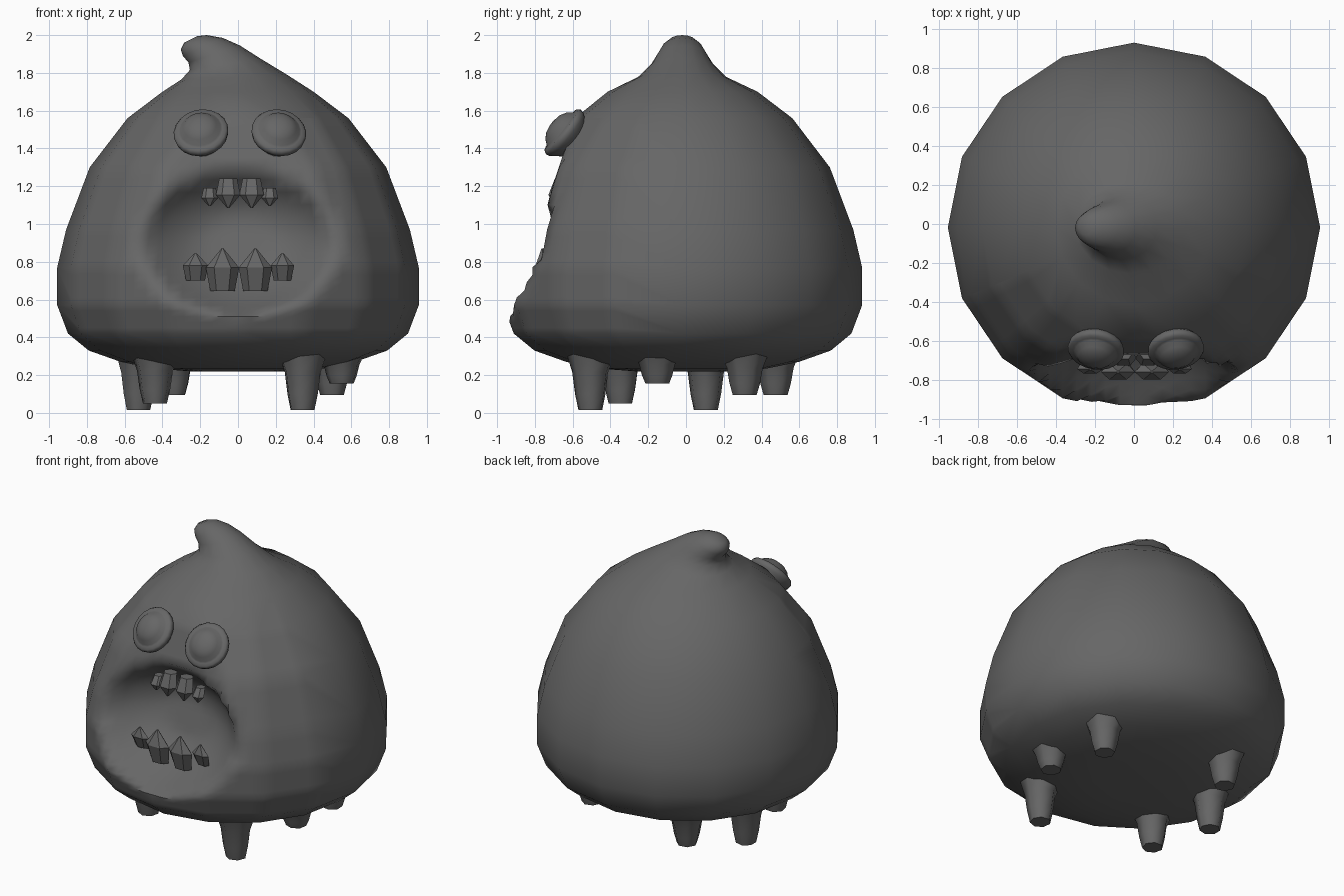
import bpy, bmesh, math
from mathutils import Vector, Matrix

if "Cube" in bpy.data.objects:
    bpy.data.objects.remove(bpy.data.objects["Cube"])

skin = bpy.data.materials.new("dark_grey")
skin.diffuse_color = (0.133, 0.133, 0.133, 1)
skin.use_nodes = True
skin.node_tree.nodes["Principled BSDF"].inputs["Base Color"].default_value = skin.diffuse_color


def loft(bm, rings, caps=True):
    """Skin a list of equal-length point rings."""
    vr = [[bm.verts.new(p) for p in r] for r in rings]
    n = len(vr[0])
    for a, b in zip(vr, vr[1:]):
        for i in range(n):
            j = (i + 1) % n
            bm.faces.new((a[i], a[j], b[j], b[i]))
    if caps:
        bm.faces.new(vr[0][::-1])
        bm.faces.new(vr[-1])


def finish(bm, name, angle=None):
    bmesh.ops.recalc_face_normals(bm, faces=bm.faces[:])
    me = bpy.data.meshes.new(name)
    bm.to_mesh(me)
    bm.free()
    me.materials.append(skin)
    ob = bpy.data.objects.new(name, me)
    bpy.context.collection.objects.link(ob)
    if angle:
        bpy.ops.object.select_all(action='DESELECT')
        ob.select_set(True)
        bpy.context.view_layer.objects.active = ob
        bpy.ops.object.shade_smooth_by_angle(angle=math.radians(angle))
    return ob


def circle(n, cx, cy, cz, rx, ry, turn=0.0):
    return [Vector((cx + rx * math.cos(turn + math.tau * i / n),
                    cy + ry * math.sin(turn + math.tau * i / n), cz)) for i in range(n)]


# Body: round rings, then tilted rings for the curled tip
profile = [(0.22, 0.25), (0.235, 0.45), (0.27, 0.62), (0.33, 0.79), (0.42, 0.9), (0.57, 0.957),
           (0.77, 0.957), (0.97, 0.91), (1.3, 0.785), (1.56, 0.585), (1.7, 0.4)]
rings = [circle(16, 0, -0.018, z, r, r * 0.993) for z, r in profile]
# left x, left z, right x, right z, half depth
curl = [(-0.30, 1.765, 0.26, 1.79, 0.235), (-0.255, 1.815, 0.12, 1.875, 0.165),
        (-0.262, 1.855, 0.01, 1.945, 0.13), (-0.292, 1.89, -0.08, 1.985, 0.105),
        (-0.303, 1.925, -0.165, 2.0, 0.075), (-0.285, 1.96, -0.215, 1.995, 0.035)]
for xl, zl, xr, zr, d in curl:
    ring = []
    for i in range(16):
        a = math.tau * i / 16
        t = (1 + math.cos(a)) / 2
        ring.append(Vector((xl + (xr - xl) * t, -0.02 + d * math.sin(a), zl + (zr - zl) * t)))
    rings.append(ring)
bm = bmesh.new()
loft(bm, rings)

# Finer mesh on the face, so that it can be flattened and hollowed
edges = {e for f in bm.faces for e in f.edges
         if f.calc_center_median().y < -0.35 and 0.42 < f.calc_center_median().z < 1.6}
bmesh.ops.subdivide_edges(bm, edges=list(edges), cuts=4, use_grid_fill=True)
for v in bm.verts:
    x, y, z = v.co
    if y < 0 and 0.3 < z < 1.65:
        y = max(y, -0.935 + (z - 0.5) * 0.327)
        e = (x / 0.52) ** 2 + ((z - 0.9) / 0.38) ** 2
        if e < 1:
            t = min(1, (1 - e) / 0.88)
            y += 0.27 * t ** 0.8
        v.co.y = y
finish(bm, "body", 65)

# Legs: stubby tapered stumps (x, y, foot height)
legs = [(-0.53, 0.105, 0.015), (0.34, -0.505, 0.015), (-0.44, -0.345, 0.05),
        (0.55, -0.15, 0.155), (-0.34, 0.475, 0.095), (0.5, 0.31, 0.095)]
for k, (x, y, foot) in enumerate(legs):
    bm = bmesh.new()
    h = 0.3 - foot
    loft(bm, [circle(7, x, y, foot, 0.065, 0.065, k),
              circle(7, x, y, foot + 0.3 * h, 0.083, 0.083, k),
              circle(7, x, y, foot + 0.7 * h, 0.098, 0.098, k),
              circle(7, x * 0.99, y * 0.99, 0.32, 0.135, 0.135, k)])
    finish(bm, f"leg_{k + 1}", 55)

# Eyes: a rounded rim around a low dome, tilted upward and outward
eye = [(0.085, -0.09), (0.125, -0.03), (0.142, -0.01), (0.146, 0.012), (0.136, 0.028),
       (0.118, 0.03), (0.108, 0.036), (0.088, 0.062), (0.058, 0.08), (0.022, 0.088)]
for side, x in (("left", -0.195), ("right", 0.215)):
    bm = bmesh.new()
    loft(bm, [circle(20, 0, 0, z, r, r * 1.03) for r, z in eye])
    n = Vector((0.12 if x > 0 else -0.12, -0.78, 0.62))
    bm.transform(Matrix.Translation((x, -0.64, 1.48)) @ n.to_track_quat('Z', 'Y').to_matrix().to_4x4())
    finish(bm, f"eye_{side}", 60)

# Teeth: faceted spikes (x, y, base z, tip z, width, depth)
lower = [(-0.225, -0.745, 0.70, 0.845, 0.13, 0.05), (-0.082, -0.76, 0.645, 0.87, 0.17, 0.085),
         (0.092, -0.76, 0.645, 0.87, 0.17, 0.085), (0.235, -0.745, 0.70, 0.845, 0.12, 0.05)]
upper = [(-0.15, -0.675, 1.19, 1.095, 0.085, 0.06), (-0.052, -0.69, 1.24, 1.085, 0.125, 0.08),
         (0.072, -0.69, 1.24, 1.085, 0.125, 0.08), (0.168, -0.675, 1.19, 1.095, 0.085, 0.06)]
for row, teeth in (("lower", lower), ("upper", upper)):
    for k, (x, y, base, tip, w, d) in enumerate(teeth):
        bm = bmesh.new()
        mid = base + (tip - base) * 0.55
        loft(bm, [circle(6, x, y + 0.03, base, w * 0.38, d * 0.5),
                  circle(6, x, y, mid, w * 0.52, d * 0.55),
                  circle(6, x, y, tip, 0.006, 0.006)])
        finish(bm, f"{row}_tooth_{k + 1}")
